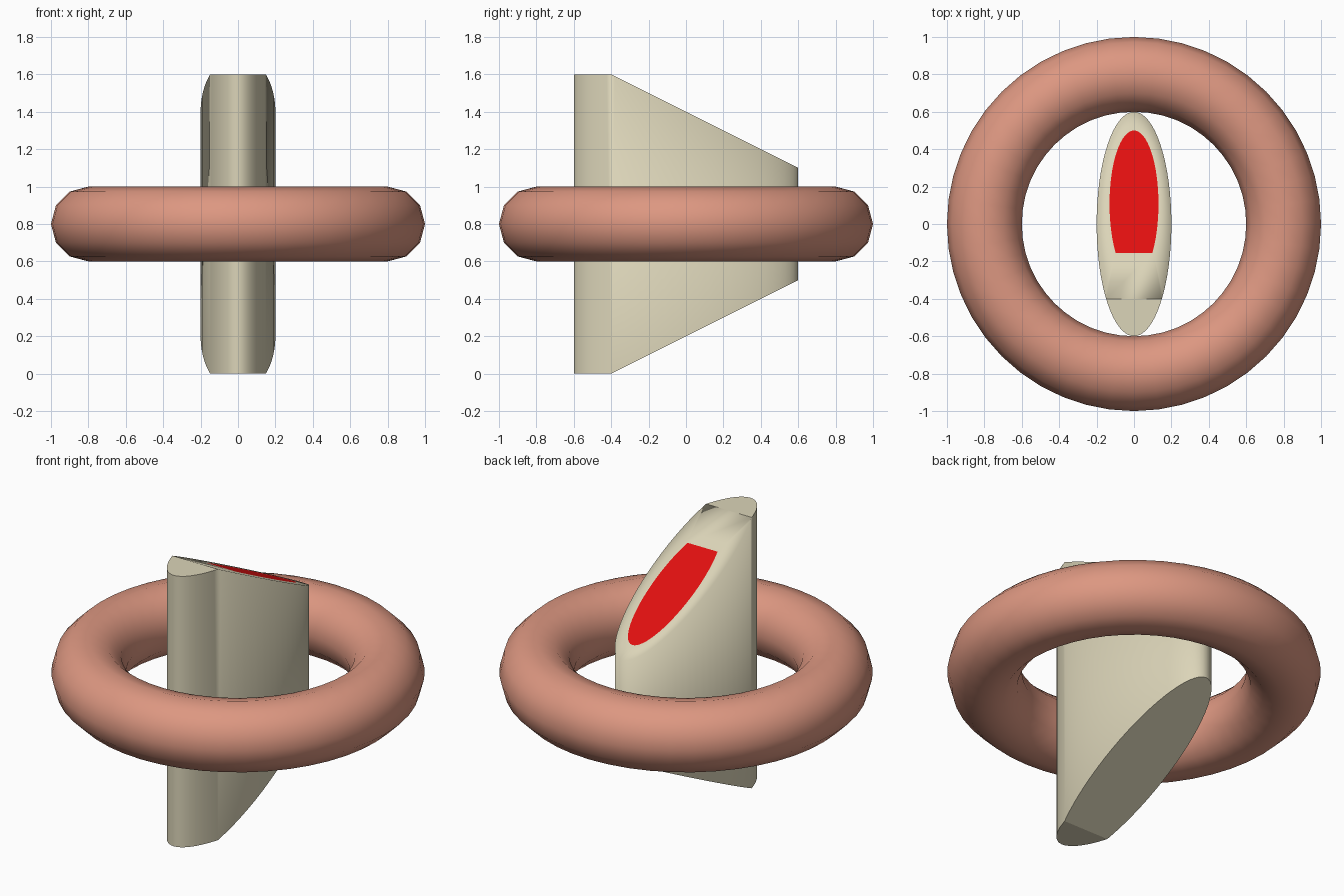
import bpy, bmesh
from mathutils import Vector, Matrix

if "Cube" in bpy.data.objects:
    bpy.data.objects.remove(bpy.data.objects["Cube"])


def material(name, color):
    mat = bpy.data.materials.new(name)
    mat.diffuse_color = (*color, 1)
    mat.use_nodes = True
    mat.node_tree.nodes["Principled BSDF"].inputs["Base Color"].default_value = mat.diffuse_color
    return mat


# Ring around the blade
bpy.ops.mesh.primitive_torus_add(major_radius=0.8, minor_radius=0.2,
                                 major_segments=48, minor_segments=12,
                                 location=(0, 0, 0.8))
ring = bpy.context.object
ring.name = "ring"
bpy.ops.object.shade_smooth()
ring.data.materials.append(material("salmon", (0.72, 0.31, 0.22)))

# Blade: elliptical column with two sloping cuts
bm = bmesh.new()
bmesh.ops.create_cone(bm, cap_ends=True, segments=64, radius1=1, radius2=1,
                      depth=1.6,
                      matrix=Matrix.Translation((0, 0, 0.8)) @ Matrix.Diagonal((0.2, 0.6, 1, 1)))


def slice_off(point, normal):
    geom = bm.verts[:] + bm.edges[:] + bm.faces[:]
    cut = bmesh.ops.bisect_plane(bm, geom=geom, plane_co=point, plane_no=normal,
                                 clear_outer=True)["geom_cut"]
    edges = [e for e in cut if isinstance(e, bmesh.types.BMEdge)]
    return bmesh.ops.contextual_create(bm, geom=edges)["faces"][0]


slice_off((0, -0.4, 0), (0, 1, -2))
slope = slice_off((0, -0.4, 1.6), (0, 1, 2))
bmesh.ops.recalc_face_normals(bm, faces=bm.faces[:])
bm.normal_update()
for f in bm.faces:
    f.smooth = abs(f.normal.z) < 0.1

# Red panel inset in the upper slope, with a softly shaded rim
rim = bmesh.ops.inset_individual(bm, faces=[slope], thickness=0.001)["faces"]
outer = [v.co.copy() for v in {v for f in rim for v in f.verts} - set(slope.verts)]
center = Vector((0, 0.31, 1.245))
for v in slope.verts:
    source = min(outer, key=lambda co: (co - v.co).length)
    v.co = center + (source - center) * 0.655
for f in rim + [slope]:
    f.smooth = True
slope.material_index = 1

mesh = bpy.data.meshes.new("blade")
bm.to_mesh(mesh)
bm.free()
mesh.materials.append(material("tan", (0.71, 0.66, 0.48)))
mesh.materials.append(material("red", (0.75, 0.005, 0.005)))
bpy.context.collection.objects.link(bpy.data.objects.new("blade", mesh))
